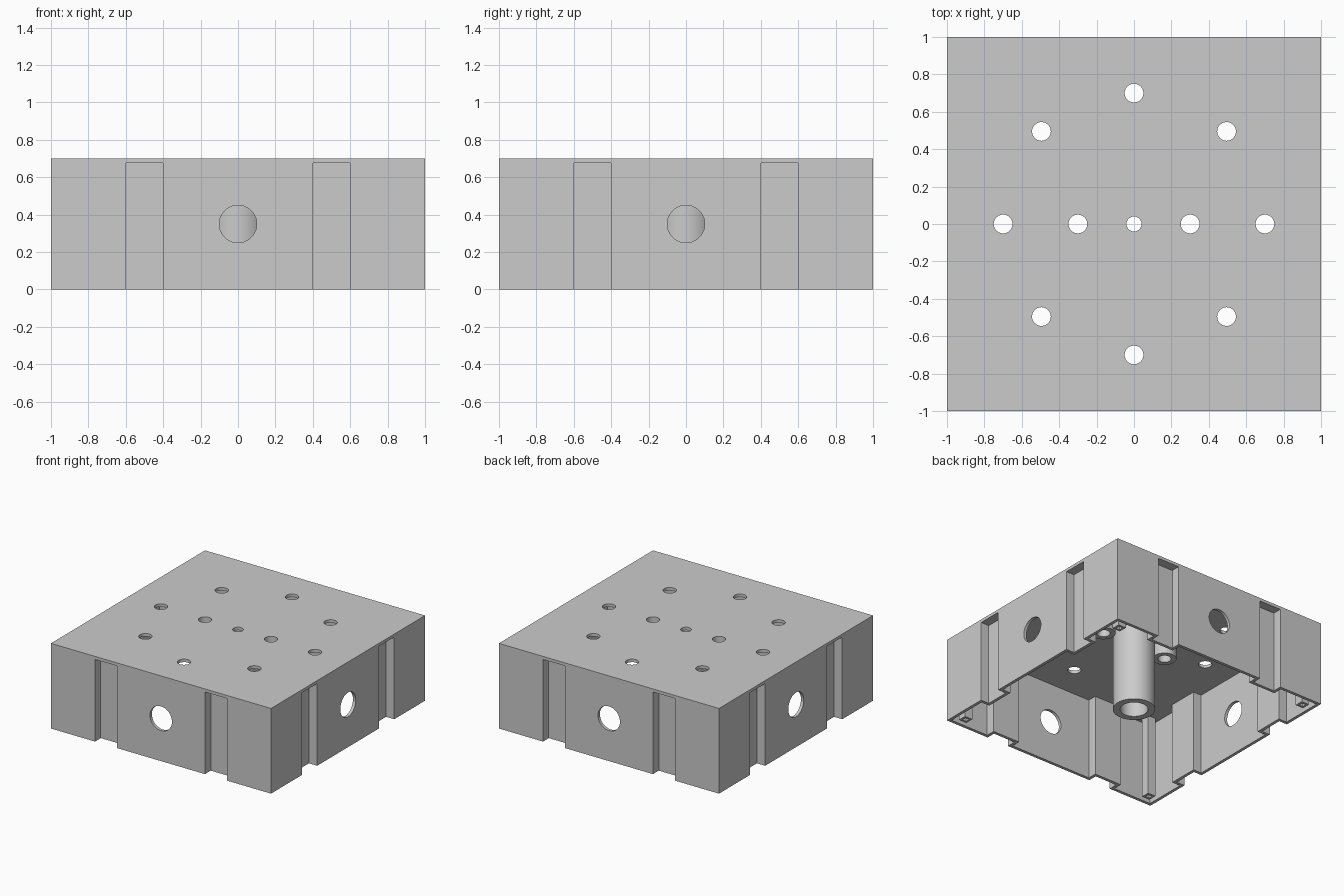
import bpy, bmesh, math
from mathutils import Matrix, Vector

cube = bpy.data.objects.get("Cube")
if cube:
    bpy.data.objects.remove(cube, do_unlink=True)

HEIGHT, WALL, CEILING = 0.7, 0.025, 0.675
SLOT_IN, SLOT_OUT, SLOT_DEPTH = 0.4, 0.6, 0.075

grey = bpy.data.materials.new("plain_grey")
grey.use_nodes = True
colour = (0.6, 0.6, 0.6, 1)
grey.diffuse_color = colour
grey.node_tree.nodes["Principled BSDF"].inputs["Base Color"].default_value = colour


def make_object(name, bm):
    bmesh.ops.recalc_face_normals(bm, faces=bm.faces)
    mesh = bpy.data.meshes.new(name)
    bm.to_mesh(mesh)
    bm.free()
    mesh.materials.append(grey)
    obj = bpy.data.objects.new(name, mesh)
    bpy.context.collection.objects.link(obj)
    return obj


def smooth(obj):
    bpy.ops.object.select_all(action="DESELECT")
    obj.select_set(True)
    bpy.context.view_layer.objects.active = obj
    bpy.ops.object.shade_smooth_by_angle(angle=math.radians(30))


def add_box(bm, low, high):
    low, high = Vector(low), Vector(high)
    size = Matrix.Diagonal((*(high - low), 1))
    bmesh.ops.create_cube(bm, size=1, matrix=Matrix.Translation((low + high) / 2) @ size)


def add_cylinder(bm, radius, length, matrix):
    bmesh.ops.create_cone(bm, cap_ends=True, segments=48, radius1=radius,
                          radius2=radius, depth=length, matrix=matrix)


def tube(name, x, y, outer, inner, low, high, sides=48, turn=0):
    """Hollow upright tube with open ends."""
    bm = bmesh.new()
    rings = []
    for radius, z in ((outer, low), (outer, high), (inner, high), (inner, low)):
        angles = [turn + math.tau * i / sides for i in range(sides)]
        rings.append([bm.verts.new((x + radius * math.cos(a), y + radius * math.sin(a), z))
                      for a in angles])
    for r in range(4):
        a, b = rings[r], rings[(r + 1) % 4]
        for i in range(sides):
            j = (i + 1) % sides
            bm.faces.new((a[i], a[j], b[j], b[i]))
    smooth(make_object(name, bm))


def cut(target, name, bm):
    cutter = make_object(name, bm)
    cutter.hide_render = True
    mod = target.modifiers.new(name, "BOOLEAN")
    mod.operation, mod.solver, mod.object = "DIFFERENCE", "EXACT", cutter
    bpy.context.view_layer.objects.active = target
    bpy.ops.object.modifier_apply(modifier=mod.name)
    bpy.data.objects.remove(cutter, do_unlink=True)


# Solid block that becomes the housing
bm = bmesh.new()
add_box(bm, (-1, -1, 0), (1, 1, HEIGHT))
housing = make_object("housing", bm)

# Two vertical slots in each side
bm = bmesh.new()
for quarter in range(4):
    part = bmesh.new()
    for side in (-1, 1):
        a, b = sorted((side * SLOT_IN, side * SLOT_OUT))
        add_box(part, (a, -1.1, -0.1), (b, SLOT_DEPTH - 1, CEILING))
    part.transform(Matrix.Rotation(quarter * math.pi / 2, 4, "Z"))
    temp = bpy.data.meshes.new("slot_part")
    part.to_mesh(temp)
    part.free()
    bm.from_mesh(temp)
    bpy.data.meshes.remove(temp)
cut(housing, "slot_cutter", bm)

# Hollow underside, following the slots at an even wall thickness
edge, step = 1 - WALL, 1 - SLOT_DEPTH - WALL
near, far = SLOT_IN - WALL, SLOT_OUT + WALL
side_path = [(-edge, -edge), (-far, -edge), (-far, -step), (-near, -step), (-near, -edge),
             (near, -edge), (near, -step), (far, -step), (far, -edge)]
bm = bmesh.new()
outline = []
for quarter in range(4):
    turn = Matrix.Rotation(quarter * math.pi / 2, 4, "Z")
    outline += [bm.verts.new(turn @ Vector((x, y, -0.1))) for x, y in side_path]
base = bm.faces.new(outline)
raised = bmesh.ops.extrude_face_region(bm, geom=[base], use_keep_orig=True)["geom"]
bmesh.ops.translate(bm, vec=(0, 0, CEILING + 0.1),
                    verts=[v for v in raised if isinstance(v, bmesh.types.BMVert)])
cut(housing, "cavity_cutter", bm)

# Round windows in the side walls
for axis in ("X", "Y"):
    bm = bmesh.new()
    add_cylinder(bm, 0.1, 3, Matrix.Translation((0, 0, HEIGHT / 2))
                 @ Matrix.Rotation(math.pi / 2, 4, axis))
    cut(housing, "window_cutter", bm)

# Holes in the top: outer circle, inner pair and centre
bm = bmesh.new()
spots = [(0.7 * math.cos(i * math.pi / 4), 0.7 * math.sin(i * math.pi / 4), 0.05)
         for i in range(8)]
spots += [(-0.3, 0, 0.05), (0.3, 0, 0.05), (0, 0, 0.04)]
for x, y, radius in spots:
    add_cylinder(bm, radius, 0.2, Matrix.Translation((x, y, HEIGHT)))
cut(housing, "top_hole_cutter", bm)
smooth(housing)

# Centre post and the two short bosses beside it
tube("centre_post", 0, 0, 0.16, 0.105, WALL, CEILING)
for x, label in ((-0.3, "right"), (0.3, "left")):
    tube(label + "_boss", x, 0, 0.09, 0.05, 0.575, CEILING)

# Square hollow posts in the corners
for x, x_label in ((-0.9, "right"), (0.9, "left")):
    for y, y_label in ((-0.9, "front"), (0.9, "back")):
        tube(f"{y_label}_{x_label}_corner_post", x, y, 0.05, 0.025, 0, CEILING,
             sides=4, turn=math.pi / 4)
